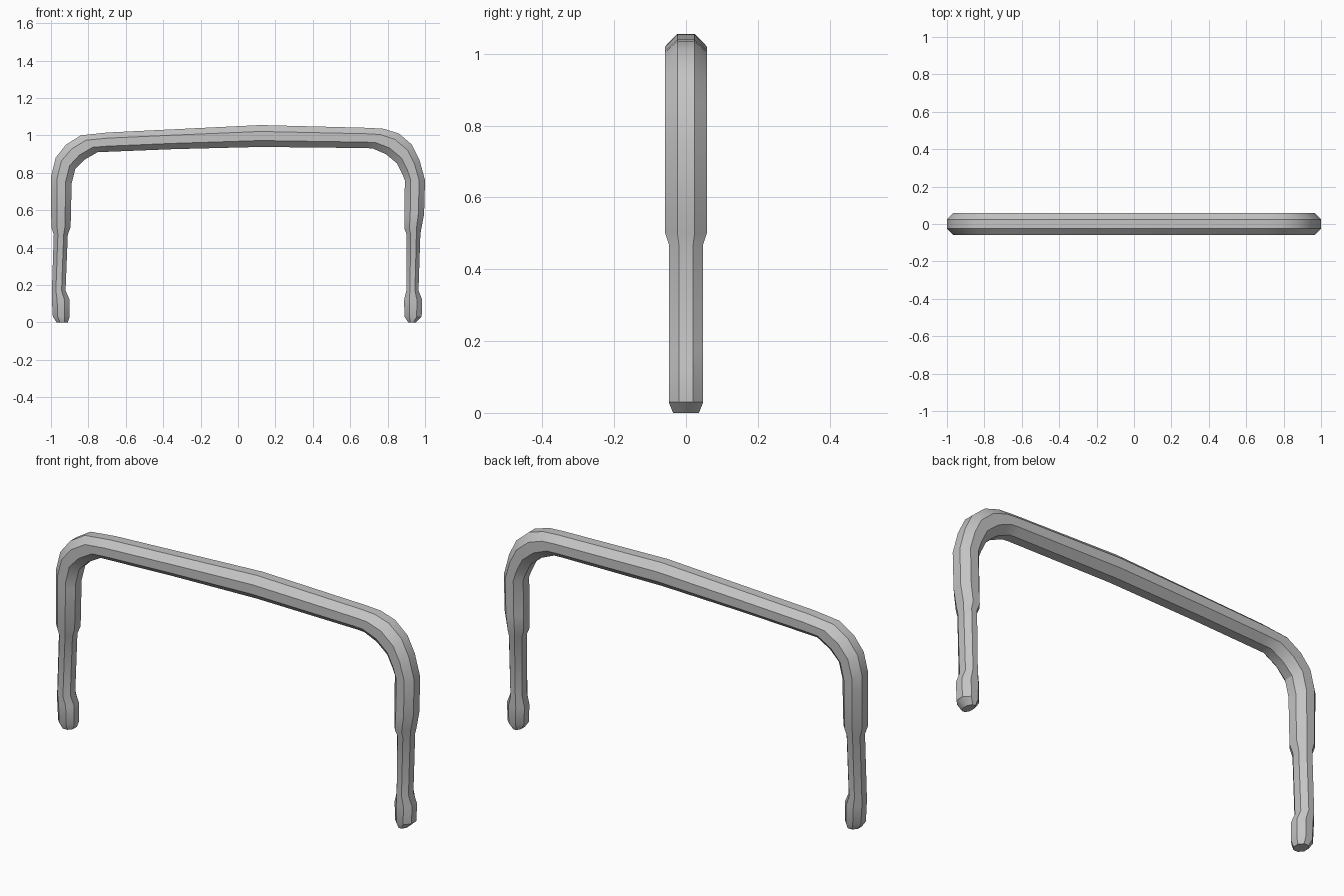
import bpy
import bmesh
import math
from mathutils import Vector

SIDES = 8

default_cube = bpy.data.objects.get("Cube")
if default_cube:
    bpy.data.objects.remove(default_cube, do_unlink=True)


def make_material(name, colour):
    material = bpy.data.materials.new(name)
    material.use_nodes = True
    material.diffuse_color = colour
    material.node_tree.nodes["Principled BSDF"].inputs["Base Color"].default_value = colour
    return material


def half_depth(height):
    """Legs are slimmer below the sleeve step and taper at the foot."""
    if height < .02:
        return .036
    if height < .49:
        return .048
    return .058


def add_ring(bm, outer, inner):
    """Eight-sided section spanning from the outer to the inner edge."""
    outer, inner = Vector(outer), Vector(inner)
    centre = (outer + inner) / 2
    spoke = (outer - inner) / 2
    depth = half_depth(centre.y)
    grow = 1 / math.cos(math.pi / SIDES)
    ring = []
    for i in range(SIDES):
        angle = math.tau * (i + .5) / SIDES
        point = centre + spoke * math.cos(angle) * grow
        ring.append(bm.verts.new((point.x, depth * math.sin(angle) * grow, point.y)))
    return ring


def leg_sections(rows):
    """Level sections given as height, outer x, inner x."""
    return [((outer, z), (inner, z)) for z, outer, inner in rows]


def build_tube(name, sections, material):
    bm = bmesh.new()
    rings = [add_ring(bm, outer, inner) for outer, inner in sections]
    for lower, upper in zip(rings, rings[1:]):
        for i in range(SIDES):
            j = (i + 1) % SIDES
            bm.faces.new((lower[i], lower[j], upper[j], upper[i]))
    bm.faces.new(rings[0])
    bm.faces.new(rings[-1])
    bmesh.ops.recalc_face_normals(bm, faces=bm.faces[:])
    mesh = bpy.data.meshes.new(name)
    bm.to_mesh(mesh)
    bm.free()
    mesh.materials.append(material)
    tube = bpy.data.objects.new(name, mesh)
    bpy.context.collection.objects.link(tube)
    bpy.ops.object.select_all(action='DESELECT')
    tube.select_set(True)
    bpy.context.view_layer.objects.active = tube
    bpy.ops.object.shade_smooth_by_angle(angle=math.radians(30))
    return tube


# Right leg: swollen foot, slim shaft, wider sleeve
right_leg = leg_sections([
    (0, -.97, -.91), (.03, -.99, -.9), (.12, -.995, -.9), (.17, -.995, -.922),
    (.47, -.985, -.91), (.51, -.998, -.895), (.72, -1, -.89)])

# Right bend
right_bend = [
    ((-1, .78), (-.89, .74)), ((-.975, .88), (-.87, .82)),
    ((-.92, .95), (-.82, .87)), ((-.84, 1), (-.75, .91))]

# Gently arched cross bar
cross_bar = [
    ((-.7, 1.015), (-.7, .912)), ((-.35, 1.032), (-.35, .926)),
    ((.12, 1.055), (.12, .938)), ((.7, 1.04), (.68, .932))]

# Left bend
left_bend = [
    ((.78, 1.035), (.72, .93)), ((.86, 1.01), (.79, .9)),
    ((.93, .95), (.85, .85)), ((.97, .87), (.88, .79))]

# Left leg, listed downward
left_leg = leg_sections([
    (.76, 1, .892), (.58, .995, .89), (.5, .98, .89), (.47, .975, .902),
    (.17, .965, .9), (.12, .985, .888), (.03, .982, .89), (0, .95, .91)])

grey = make_material("plain grey", (.55, .55, .55, 1))
build_tube("bent_bar_frame", right_leg + right_bend + cross_bar + left_bend + left_leg, grey)
